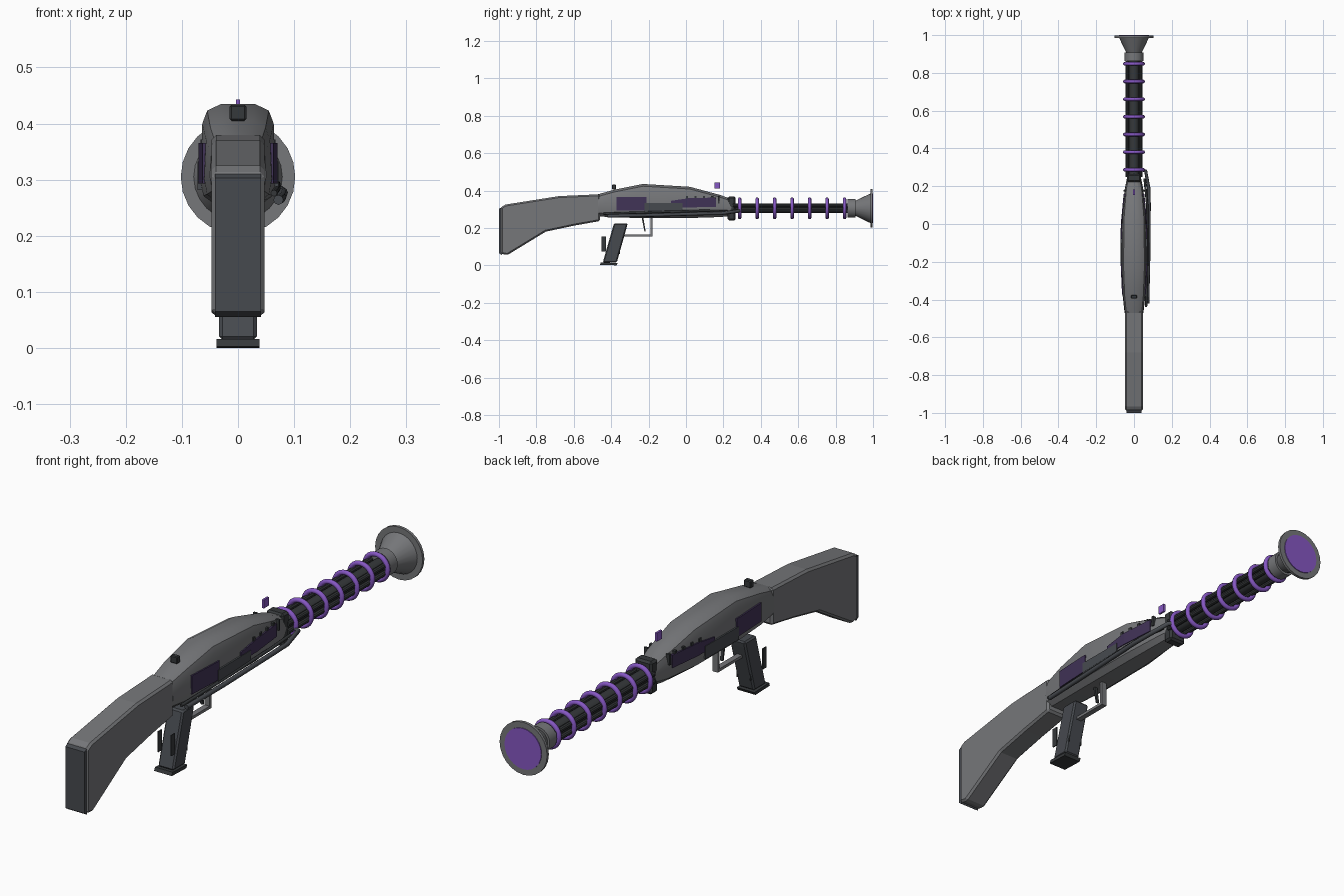
import bpy, bmesh, math
from mathutils import Matrix, Vector

if "Cube" in bpy.data.objects:
    bpy.data.objects.remove(bpy.data.objects["Cube"])


def material(name, rgb):
    m = bpy.data.materials.new(name)
    m.diffuse_color = (*rgb, 1)
    m.use_nodes = True
    m.node_tree.nodes["Principled BSDF"].inputs["Base Color"].default_value = m.diffuse_color
    return m


GREY = material("grey", (0.18, 0.184, 0.193))
SLATE = material("slate", (0.062, 0.068, 0.078))
DARK = material("dark metal", (0.036, 0.04, 0.043))
PURPLE = material("purple", (0.235, 0.095, 0.54))
PLUM = material("dark plum", (0.052, 0.033, 0.095))
AXIS_Z = 0.305  # barrel height


def finish(name, bm, mat, bevel=0, smooth=False):
    bmesh.ops.recalc_face_normals(bm, faces=bm.faces)
    me = bpy.data.meshes.new(name)
    bm.to_mesh(me)
    bm.free()
    me.materials.append(mat)
    if smooth:
        me.shade_smooth()
        me.set_sharp_from_angle(angle=math.radians(30))
    ob = bpy.data.objects.new(name, me)
    bpy.context.collection.objects.link(ob)
    if bevel:
        mod = ob.modifiers.new("bevel", 'BEVEL')
        mod.width = bevel
        mod.segments = 1
    return ob


def box(name, x, y, z, mat, bevel=0):
    """Box from three (low, high) ranges."""
    bm = bmesh.new()
    mid = Vector([(a + b) / 2 for a, b in (x, y, z)])
    size = [b - a for a, b in (x, y, z)]
    bmesh.ops.create_cube(bm, size=1, matrix=Matrix.Translation(mid) @ Matrix.Diagonal((*size, 1)))
    return finish(name, bm, mat, bevel)


def bridge(name, loops, mat, bevel=0, smooth=False):
    """Skin closed loops one after the other and cap both ends."""
    bm = bmesh.new()
    rings = [[bm.verts.new(p) for p in loop] for loop in loops]
    n = len(rings[0])
    for a, b in zip(rings, rings[1:]):
        for i in range(n):
            j = (i + 1) % n
            bm.faces.new((a[i], a[j], b[j], b[i]))
    bm.faces.new(rings[0])
    bm.faces.new(rings[-1])
    return finish(name, bm, mat, bevel, smooth)


def prism(name, profile, half, mat, bevel=0):
    """Side profile (y, z) extruded to +-half in x."""
    return bridge(name, [[(s * half, y, z) for y, z in profile] for s in (-1, 1)], mat, bevel)


def tube(name, y0, y1, r0, r1, mat, x=0, z=AXIS_Z, sides=24):
    bm = bmesh.new()
    bmesh.ops.create_cone(bm, cap_ends=True, segments=sides, radius1=r0, radius2=r1, depth=y1 - y0,
                          matrix=Matrix.Translation((x, (y0 + y1) / 2, z)) @ Matrix.Rotation(-math.pi / 2, 4, 'X'))
    return finish(name, bm, mat, smooth=True)


def rod(name, points, radius, mat):
    cu = bpy.data.curves.new(name, 'CURVE')
    cu.dimensions = '3D'
    cu.bevel_depth = radius
    cu.bevel_resolution = 2
    cu.use_fill_caps = True
    sp = cu.splines.new('POLY')
    sp.points.add(len(points) - 1)
    for p, co in zip(sp.points, points):
        p.co = (*co, 1)
    cu.materials.append(mat)
    bpy.context.collection.objects.link(bpy.data.objects.new(name, cu))


# Shoulder stock and butt plate
prism("stock", [(-0.99, 0.31), (-0.965, 0.325), (-0.68, 0.37), (-0.46, 0.38), (-0.46, 0.237),
                (-0.6, 0.212), (-0.75, 0.18), (-0.955, 0.055), (-0.99, 0.062)], 0.047, GREY, 0.008)
prism("butt_plate", [(-1.0, 0.065), (-0.985, 0.055), (-0.985, 0.31), (-1.0, 0.303)], 0.041, SLATE)

# Receiver: rounded cross-sections (y, half width, top, bottom)
STATIONS = [(-0.47, 0.05, 0.38, 0.262), (-0.38, 0.06, 0.405, 0.256), (-0.23, 0.067, 0.435, 0.253),
            (0.02, 0.065, 0.42, 0.253), (0.18, 0.05, 0.377, 0.258), (0.25, 0.036, 0.352, 0.265)]


def section(y, w, top, low):
    half = [(0.55, low), (0.92, low + 0.018), (1, low + 0.045), (0.95, top - 0.035),
            (0.82, top - 0.012), (0.45, top)]
    right = [(w * f, y, z) for f, z in half]
    return right + [(-x, py, z) for x, py, z in reversed(right)]


bridge("receiver", [section(*s) for s in STATIONS], GREY, smooth=True)


def body_width(y):
    for a, b in zip(STATIONS, STATIONS[1:]):
        if y <= b[0]:
            t = (y - a[0]) / (b[0] - a[0])
            return a[1] + t * (b[1] - a[1])
    return STATIONS[-1][1]


def side_plates(name, columns, mat, out):
    """Mirrored plates following the body side; columns are (y, low, high)."""
    for side, s in (("right", 1), ("left", -1)):
        loops = []
        for y, lo, hi in columns:
            x0, x1 = s * body_width(y) * 0.8, s * (body_width(y) + out)
            loops.append([(x0, y, lo), (x1, y, lo), (x1, y, hi), (x0, y, hi)])
        bridge(f"{name}_{side}", loops, mat)


# Inlaid side panels
side_plates("rear_panel", [(-0.372, 0.293, 0.365), (-0.23, 0.293, 0.365), (-0.212, 0.293, 0.365)], PLUM, 0.003)
side_plates("front_panel", [(-0.08, 0.31, 0.345), (0.02, 0.31, 0.36), (0.16, 0.312, 0.362)], PLUM, 0.003)
side_plates("middle_panel", [(-0.222, 0.282, 0.332), (-0.02, 0.282, 0.332)], SLATE, 0.005)
for i in range(4):
    y = 0.0 + i * 0.045
    side_plates(f"panel_tooth_{i + 1}", [(y, 0.35, 0.372), (y + 0.012, 0.35, 0.372)], DARK, 0.002)
side_plates("front_post", [(0.172, 0.33, 0.372), (0.18, 0.33, 0.372)], DARK, 0.005)

# Service rods along the right side
rod("side_rod", [(0.072, -0.42, 0.264), (0.077, -0.2, 0.268), (0.08, 0.1, 0.277),
                 (0.078, 0.19, 0.278), (0.062, 0.28, 0.29), (0.035, 0.29, 0.295)], 0.009, SLATE)
rod("thin_rod", [(0.064, -0.44, 0.276), (0.07, -0.2, 0.284), (0.07, 0.1, 0.292),
                 (0.056, 0.24, 0.288)], 0.006, DARK)

# Sights
box("rear_sight", (-0.015, 0.015), (-0.395, -0.375), (0.405, 0.433), DARK, 0.003)
box("front_sight", (-0.004, 0.004), (0.153, 0.183), (0.41, 0.443), PURPLE)

# Barrel collar, core and flanking tubes
box("barrel_collar", (-0.037, 0.037), (0.222, 0.265), (0.24, 0.368), DARK, 0.008)
tube("barrel_core", 0.25, 0.88, 0.026, 0.026, DARK, sides=16)
for sx in (-1, 1):
    for sz in (-1, 1):
        tube("barrel_tube", 0.25, 0.88, 0.01, 0.01, DARK, x=sx * 0.035, z=AXIS_Z + sz * 0.015, sides=10)

# Energy rings
for i in range(7):
    bpy.ops.mesh.primitive_torus_add(major_radius=0.049, minor_radius=0.0095, major_segments=28,
                                     minor_segments=8, location=(0, 0.287 + 0.0935 * i, AXIS_Z),
                                     rotation=(math.pi / 2, 0, 0))
    ring = bpy.context.object
    ring.name = f"ring_{i + 1}"
    ring.data.materials.append(PURPLE)
    ring.data.shade_smooth()

# Flared muzzle with glowing lens
tube("muzzle_neck", 0.863, 0.907, 0.05, 0.05, GREY)
tube("muzzle_cone", 0.905, 0.988, 0.04, 0.08, GREY)
tube("muzzle_flange", 0.986, 0.997, 0.102, 0.102, GREY)
tube("muzzle_lens", 0.99, 1.0, 0.079, 0.079, PURPLE)

# Pistol grip with foot and thin side fins
prism("grip", [(-0.385, 0.225), (-0.312, 0.225), (-0.318, 0.2), (-0.37, 0.015), (-0.445, 0.015)],
      0.034, SLATE, 0.006)
prism("grip_foot", [(-0.46, 0.003), (-0.372, 0), (-0.365, 0.012), (-0.455, 0.016)], 0.038, DARK)
for s in (-1, 1):
    x = sorted((s * 0.026, s * 0.03))
    box("grip_back_fin", x, (-0.452, -0.428), (0.075, 0.155), DARK)
    box("grip_front_fin", x, (-0.362, -0.352), (0.06, 0.175), DARK)

# Trigger and guard
prism("trigger_guard", [(-0.335, 0.164), (-0.19, 0.164), (-0.19, 0.255), (-0.179, 0.255),
                        (-0.179, 0.153), (-0.335, 0.153)], 0.011, GREY)
prism("trigger", [(-0.237, 0.255), (-0.228, 0.255), (-0.216, 0.182), (-0.222, 0.18)], 0.006, DARK)
